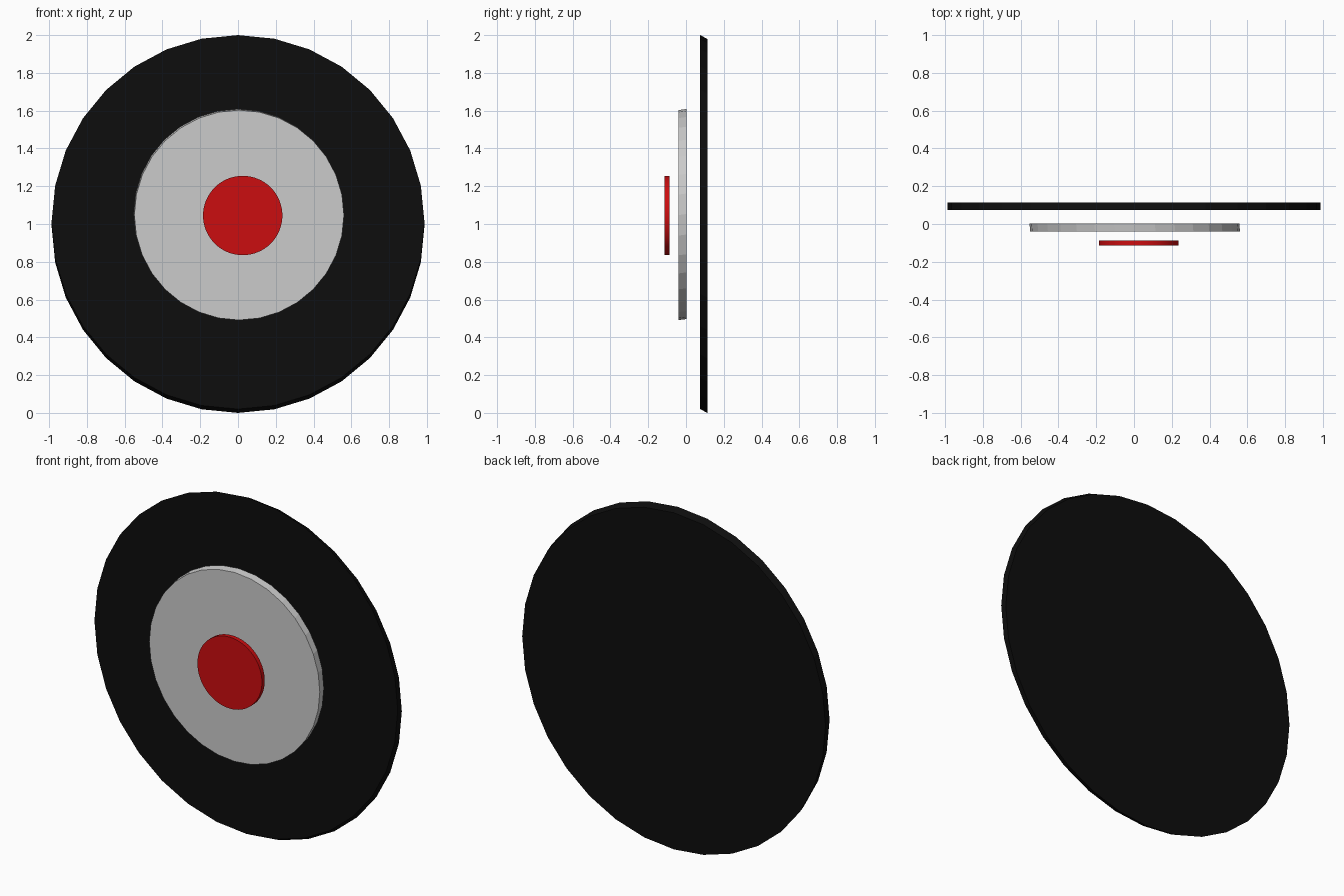
import bpy, bmesh
from math import sin, cos, tau

if "Cube" in bpy.data.objects:
    bpy.data.objects.remove(bpy.data.objects["Cube"])


def disc(name, centre, radius, y_front, y_back, sides, shift, color=None, smooth=False):
    """Upright disc facing -y; its back face is offset by shift (x, z)."""
    bm = bmesh.new()
    rings = []
    for y, s in ((y_front, -0.5), (y_back, 0.5)):
        rings.append([bm.verts.new((
            centre[0] + s * shift[0] + radius[0] * sin(tau * i / sides),
            y,
            centre[1] + s * shift[1] + radius[1] * cos(tau * i / sides)))
            for i in range(sides)])
    front, back = rings
    bm.faces.new(front)
    bm.faces.new(back[::-1])
    for i in range(sides):
        j = (i + 1) % sides
        f = bm.faces.new((front[i], back[i], back[j], front[j]))
        f.smooth = smooth
    bmesh.ops.recalc_face_normals(bm, faces=bm.faces)
    # Keep rims crisp when the side wall is smooth
    for e in bm.edges:
        if any(len(f.verts) > 4 for f in e.link_faces):
            e.smooth = False
    mesh = bpy.data.meshes.new(name)
    bm.to_mesh(mesh)
    bm.free()
    obj = bpy.data.objects.new(name, mesh)
    bpy.context.collection.objects.link(obj)
    if color:
        mat = bpy.data.materials.new(name + "_material")
        mat.diffuse_color = color
        mat.use_nodes = True
        mat.node_tree.nodes["Principled BSDF"].inputs["Base Color"].default_value = mat.diffuse_color
        mesh.materials.append(mat)
    return obj


# Large black backing disc, slightly sheared
disc("outer_disc", (0, 1.0), (0.987, 0.99), 0.075, 0.113, 32, (0, -0.02),
     (0.004, 0.004, 0.004, 1))

# Grey middle disc
disc("middle_disc", (0.004, 1.05), (0.555, 0.556), -0.041, 0.003, 32, (-0.004, 0.006))

# Small red centre disc
disc("centre_disc", (0.025, 1.045), (0.21, 0.21), -0.113, -0.087, 64, (0, 0),
     (0.6, 0.004, 0.005, 1), smooth=True)
